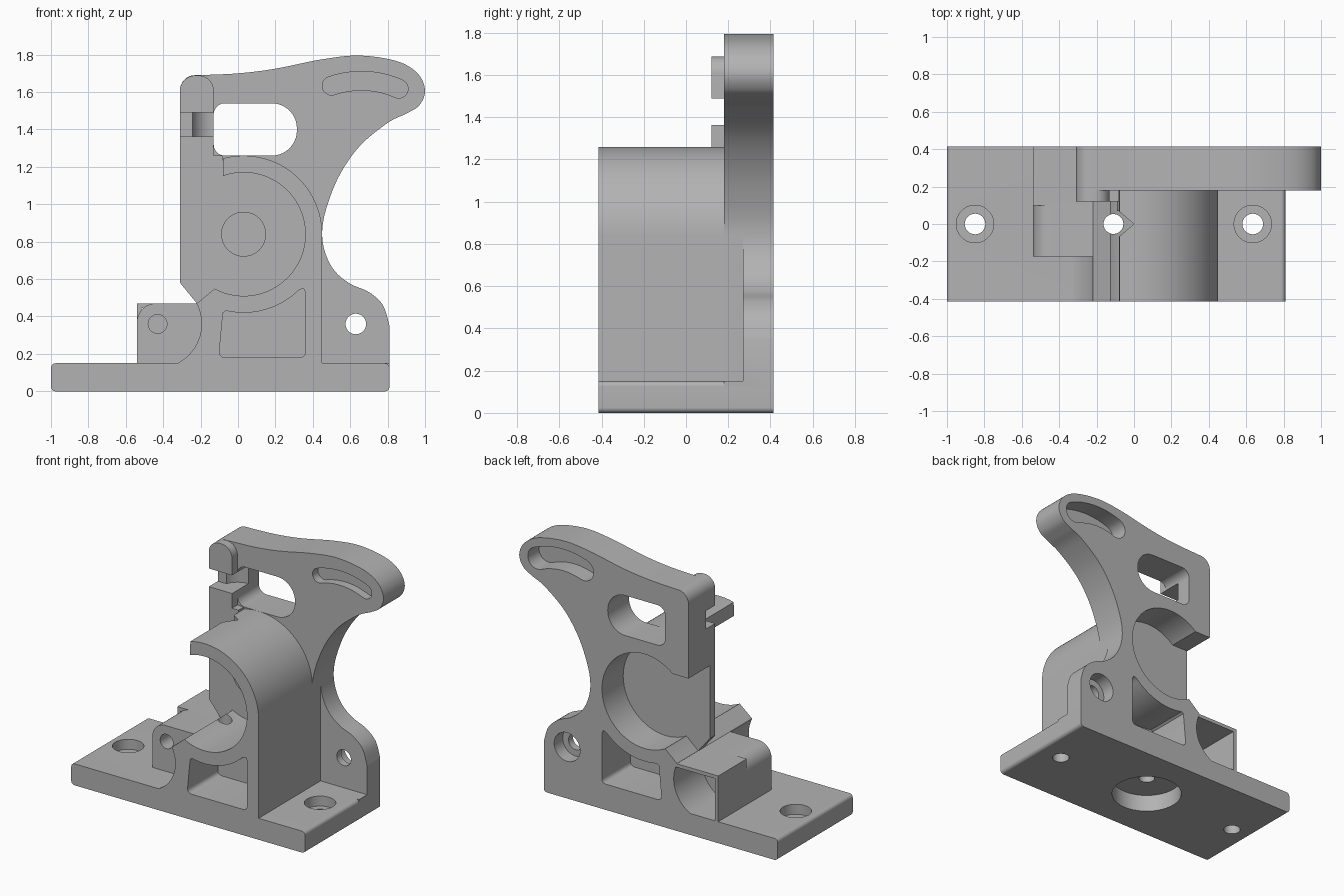
import bpy
import math
from mathutils import Vector

if "Cube" in bpy.data.objects:
    bpy.data.objects.remove(bpy.data.objects["Cube"], do_unlink=True)

grey = bpy.data.materials.new("plain_grey")
grey.use_nodes = True
grey.diffuse_color = (0.45, 0.45, 0.45, 1)
grey.node_tree.nodes["Principled BSDF"].inputs["Base Color"].default_value = (0.45, 0.45, 0.45, 1)

F, B = -0.415, 0.415       # front and back limits
HUB = (0.03, 0.84)         # axis of the round housing
PIVOT = (-0.43, 0.36)      # axis of the latch pivot


def arc(c, r, a0, a1, n=32):
    return [(c[0] + r * math.cos(math.radians(a0 + (a1 - a0) * i / n)),
             c[1] + r * math.sin(math.radians(a0 + (a1 - a0) * i / n))) for i in range(n + 1)]


def circle(c, r, n=64):
    return arc(c, r, 0, 360, n)[:-1]


def spline(pts, n=8):
    """Smooth curve through all points."""
    p = [Vector(q) for q in [pts[0]] + pts + [pts[-1]]]
    out = []
    for a, b, c, d in zip(p, p[1:], p[2:], p[3:]):
        for i in range(n):
            t = i / n
            q = 0.5 * (2 * b + (c - a) * t + (2 * a - 5 * b + 4 * c - d) * t * t
                       + (3 * b - a - 3 * c + d) * t ** 3)
            out.append(tuple(q))
    return out + [pts[-1]]


def rounded(x0, z0, x1, z1, radii):
    """Rectangle with corner radii: lower left, lower right, upper right, upper left."""
    out = []
    signs = [(1, 1), (-1, 1), (-1, -1), (1, -1)]
    corners = [(x0, z0), (x1, z0), (x1, z1), (x0, z1)]
    for k, ((x, z), (sx, sz), r) in enumerate(zip(corners, signs, radii)):
        if r == 0:
            out.append((x, z))
        else:
            out += arc((x + sx * r, z + sz * r), r, 180 + 90 * k, 270 + 90 * k, 10)
    return out


def prism(name, pts, a, b, axis="y"):
    """Extrude a profile from a to b along y (points are x, z) or z (points are x, y)."""
    n = len(pts)
    place = (lambda p, h: (p[0], h, p[1])) if axis == "y" else (lambda p, h: (p[0], p[1], h))
    verts = [place(p, h) for h in (a, b) for p in pts]
    faces = [tuple(range(n)), tuple(range(2 * n - 1, n - 1, -1))]
    faces += [(i, i + n, (i + 1) % n + n, (i + 1) % n) for i in range(n)]
    area = sum(p[0] * q[1] - q[0] * p[1] for p, q in zip(pts, pts[1:] + pts[:1]))
    if (area > 0) == (axis == "z"):
        faces = [f[::-1] for f in faces]
    mesh = bpy.data.meshes.new(name)
    mesh.from_pydata(verts, [], faces)
    mesh.materials.append(grey)
    ob = bpy.data.objects.new(name, mesh)
    bpy.context.collection.objects.link(ob)
    return ob


def box(name, x0, x1, y0, y1, z0, z1):
    return prism(name, [(x0, z0), (x1, z0), (x1, z1), (x0, z1)], y0, y1)


def cut(targets, cutter):
    """Subtract the cutter from each target, then discard it."""
    cutter.hide_render = True
    for ob in targets:
        mod = ob.modifiers.new("cut", "BOOLEAN")
        mod.operation, mod.solver, mod.object = "DIFFERENCE", "EXACT", cutter
        bpy.context.view_layer.objects.active = ob
        bpy.ops.object.modifier_apply(modifier=mod.name)
    bpy.data.objects.remove(cutter, do_unlink=True)


# Base slab
base = prism("base", rounded(-1, 0, 0.81, 0.15, (0.025,) * 4), F, B)

# Round housing with an arch open on one side
housing_profile = ([(-0.33, 0.1), (0.45, 0.1)] + arc(HUB, 0.42, 0, 105)
                   + [(-0.08, 1.15)] + arc(HUB, 0.33, 109, -118, 64)
                   + [(-0.22, 0.47), (-0.33, 0.47)])
housing = prism("housing", housing_profile, F, 0.18)

# Back plate with a curved arm
right_edge = spline([(-0.22, 1.69), (0, 1.7), (0.2, 1.725), (0.45, 1.775), (0.65, 1.795),
                     (0.85, 1.765), (0.96, 1.7), (1, 1.61), (0.97, 1.53), (0.9, 1.485),
                     (0.8, 1.435), (0.65, 1.31), (0.54, 1.15), (0.47, 0.97), (0.45, 0.84),
                     (0.47, 0.73), (0.52, 0.64), (0.6, 0.575), (0.7, 0.53), (0.775, 0.46),
                     (0.81, 0.35)])
plate_profile = (right_edge + [(0.81, 0.1), (-0.33, 0.1), (-0.33, 0.47), (-0.22, 0.47),
                               (-0.31, 0.58)] + arc((-0.23, 1.61), 0.08, 180, 95, 10))
plate = prism("back_plate", plate_profile, 0.18, B)

# Thin wall closing the housing, its boss, and the upper catch
wall_profile = ([(-0.31, 0.58), (-0.22, 0.47)] + arc(HUB, 0.34, -118, 109, 64)
                + [(-0.08, 1.26), (-0.13, 1.26), (-0.13, 1.363), (-0.31, 1.363)])
wall = prism("housing_wall", wall_profile, 0.12, 0.18)
prism("hub_boss", circle(HUB, 0.12), 0.07, 0.13)
prism("upper_catch", rounded(-0.31, 1.49, -0.13, 1.688, (0, 0, 0.08, 0.08)), 0.12, 0.19)

# Latch block, and the thin cover behind it
block = prism("latch_block", rounded(-0.54, 0.14, -0.16, 0.47, (0, 0, 0, 0.1)), -0.175, 0.1)
box("latch_cover_top", -0.54, -0.215, 0.1, B, 0.445, 0.47)
box("latch_cover_side", -0.54, -0.515, 0.1, B, 0.14, 0.47)

# Round clearance around the latch
cut([housing, plate], prism("clearance_cutter", circle(PIVOT, 0.235), -0.6, 0.6))
cut([block], prism("pivot_cutter", circle(PIVOT, 0.05), -0.6, 0.0))

# Recess in the back, open to one side
cut([plate], prism("recess_cutter", circle(HUB, 0.33), 0.1, 0.6))
cut([plate], prism("recess_side_cutter", [(-0.5, 0.472), (-0.22, 0.472), (-0.13, 0.55),
                                          (0.03, 0.8), (0.03, 1.09), (-0.5, 1.09)], 0.1, 0.6))

# Thinner ear with a stepped hole
cut([plate], box("ear_cutter", 0.45, 1.1, 0.0, 0.27, 0.15, 0.84))
cut([plate], prism("ear_hole_cutter", circle((0.63, 0.36), 0.055), 0.0, 0.6))
cut([plate], prism("ear_bore_cutter", circle((0.63, 0.36), 0.1), 0.32, 0.6))

# Window in the plate and the groove beside it
cut([plate], prism("window_cutter", rounded(-0.13, 1.26, 0.315, 1.54,
                                            (0.06, 0.135, 0.135, 0.06)), 0.0, 0.6))
cut([plate], prism("groove_cutter", circle((-0.13, 0.18), 0.12), 1.363, 1.49, "z"))
cut([plate], box("groove_side_cutter", -0.4, -0.2, 0.0, 0.22, 1.363, 1.49))


# Curved pocket in the arm, from both sides
def curved_slot(w, a0, a1):
    c, r = (0.66, 1.17), 0.49
    end0, end1 = arc(c, r, a0, a1, 1)
    return (arc(c, r + w, a1, a0, 20) + arc(end0, w, a0, a0 - 180, 12)
            + arc(c, r - w, a0, a1, 20) + arc(end1, w, a1 + 180, a1, 12))


cut([plate], prism("arm_front_cutter", curved_slot(0.05, 66, 109), 0.0, 0.24))
cut([plate], prism("arm_back_cutter", curved_slot(0.075, 66, 109), 0.29, 0.6))

# Pocket under the housing, from both sides
pocket = (arc((-0.07, 0.21), 0.03, 180, 270, 6) + arc((0.33, 0.21), 0.03, 270, 360, 6)
          + [(0.36, 0.53), (0.35, 0.55), (0.335, 0.545)] + arc(HUB, 0.42, -46, -103, 20)
          + [(-0.08, 0.42), (-0.085, 0.37)])
cut([housing], prism("pocket_front_cutter", pocket, -0.6, -0.08))
cut([housing], prism("pocket_inner_cutter", pocket, 0.1, 0.3))
cut([plate], prism("pocket_back_cutter", pocket, 0.1, 0.6))

# Mounting holes, and the centre screw hole bored from below
for x in (-0.85, 0.635):
    cut([base], prism("mount_cutter", circle((x, 0), 0.055), -0.1, 0.3, "z"))
    cut([base], prism("mount_bore_cutter", circle((x, 0), 0.1), 0.08, 0.3, "z"))
cut([base, housing, block], prism("screw_cutter", circle((-0.11, 0), 0.053), -0.1, 0.7, "z"))
cut([base, housing], prism("screw_bore_cutter", circle((-0.11, 0), 0.23), -0.1, 0.12, "z"))

# Pointed notch in the arch edge
cut([housing], prism("notch_cutter", [(-0.2, -0.17), (0, 0), (-0.2, 0.17)], 1.0, 1.4, "z"))

# Smooth curved surfaces, sharp edges kept
bpy.ops.object.select_all(action="DESELECT")
for ob in bpy.context.collection.objects:
    if ob.type == "MESH":
        ob.select_set(True)
        bpy.context.view_layer.objects.active = ob
bpy.ops.object.shade_smooth_by_angle(angle=math.radians(30))
